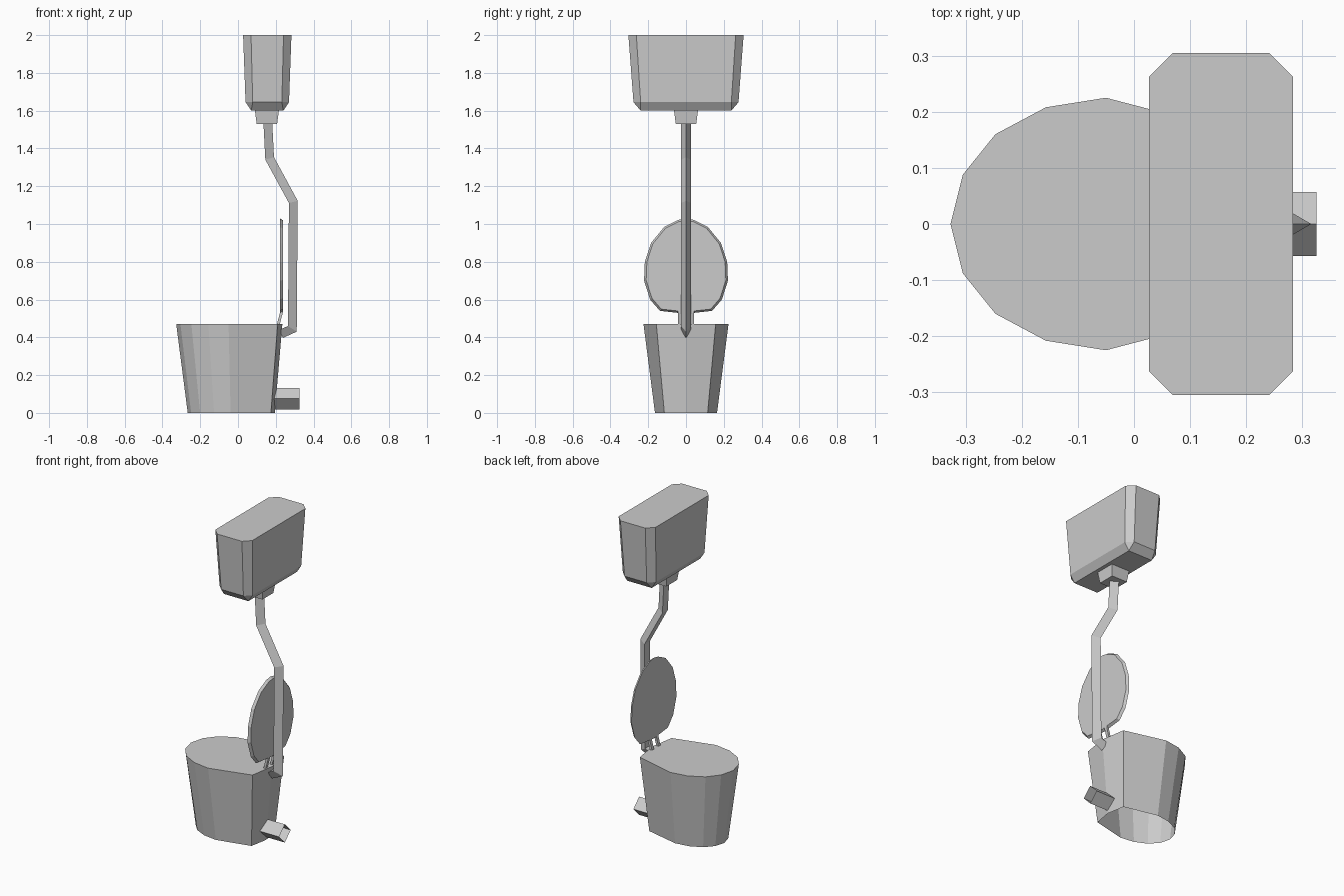
import bpy, bmesh
from math import cos, sin, pi
from mathutils import Vector

cube = bpy.data.objects.get("Cube")
if cube:
    bpy.data.objects.remove(cube)

grey = bpy.data.materials.new("plain_grey")
grey.use_nodes = True
COLOUR = (0.6, 0.6, 0.6, 1)
grey.diffuse_color = COLOUR
grey.node_tree.nodes["Principled BSDF"].inputs["Base Color"].default_value = COLOUR


def loft(name, rings, cap_first=True, cap_last=True):
    """Skin a list of equal-length point rings into one flat-shaded object."""
    bm = bmesh.new()
    loops = [[bm.verts.new(p) for p in ring] for ring in rings]
    n = len(loops[0])
    for a, b in zip(loops, loops[1:]):
        for i in range(n):
            j = (i + 1) % n
            bm.faces.new((a[i], a[j], b[j], b[i]))
    if cap_first:
        bm.faces.new(loops[0][::-1])
    if cap_last:
        bm.faces.new(loops[-1])
    bmesh.ops.remove_doubles(bm, verts=bm.verts, dist=0.0005)
    bmesh.ops.recalc_face_normals(bm, faces=bm.faces)
    mesh = bpy.data.meshes.new(name)
    bm.to_mesh(mesh)
    bm.free()
    mesh.materials.append(grey)
    obj = bpy.data.objects.new(name, mesh)
    bpy.context.collection.objects.link(obj)
    return obj


def mirrored(half):
    """Close a half outline, given from centre to centre, across its first axis."""
    return half + [(-u, v) for u, v in half[-2:0:-1]]


def box_ring(cx, hx, hy, cut, z):
    """Rectangle with cut corners."""
    pts = []
    for sx, sy in ((1, 1), (-1, 1), (-1, -1), (1, -1)):
        corner = [(cx + sx * hx, sy * (hy - cut), z), (cx + sx * (hx - cut), sy * hy, z)]
        pts += corner if sx == sy else corner[::-1]
    return pts


# Bowl: rounded front, shallow point at the back, open underneath
rim = mirrored([(0, -0.327), (0.088, -0.305), (0.16, -0.247), (0.208, -0.157),
                (0.225, -0.05), (0.157, 0.21), (0, 0.235)])
loft("bowl", [[(0.82 * x + 0.002, 0.73 * y, 0) for y, x in rim],
              [(x, y, 0.47) for y, x in rim]], cap_first=False)

# Cistern with cut corners and a bevelled underside
loft("cistern", [box_ring(0.155, 0.085, 0.24, 0, 1.6),
                 box_ring(0.155, 0.115, 0.278, 0.038, 1.645),
                 box_ring(0.155, 0.128, 0.305, 0.042, 2.0)])

# Collar under the cistern
loft("cistern_collar", [[(0.153 + sx * r, sy * r, z) for sx, sy in ((1, 1), (-1, 1), (-1, -1), (1, -1))]
                        for r, z in ((0.054, 1.53), (0.064, 1.605))])

# Three-sided flush pipe, mitred at each bend
path = [Vector((x, 0, z)) for x, z in
        ((0.15, 1.54), (0.16, 1.345), (0.285, 1.115), (0.28, 0.45), (0.225, 0.425))]
rings = []
for i, p in enumerate(path):
    before = (p - path[i - 1]).normalized() if i else None
    after = (path[i + 1] - p).normalized() if i < len(path) - 1 else None
    tangent = ((before or after) + (after or before)).normalized()
    side = Vector((0, 1, 0))
    out = side.cross(tangent) * -1
    stretch = 1 / max(0.7, tangent.dot(before or after))
    rings.append([p + out * 0.031 * cos(a) * stretch + side * 0.031 * sin(a)
                  for a in (0, 2 * pi / 3, 4 * pi / 3)])
loft("flush_pipe", rings)

# Raised lid, slightly smaller on its rear face
lid = mirrored([(0, 1.03), (0.04, 1.022), (0.115, 0.985), (0.185, 0.9), (0.218, 0.8),
                (0.222, 0.7), (0.19, 0.6), (0.138, 0.54), (0, 0.525)])
loft("lid", [[(0.222, y, z) for y, z in lid],
             [(0.237, 0.95 * y, 0.775 + 0.96 * (z - 0.775)) for y, z in lid]])

# Two lid hinges reaching down to the rim
for s, label in ((1, "left"), (-1, "right")):
    loft("lid_hinge_" + label,
         [[(x + dx, s * y, z) for dx, y in ((0, 0.022), (0.015, 0.022), (0.015, 0.042), (0, 0.042))]
          for x, z in ((0.222, 0.55), (0.222, 0.53), (0.205, 0.465))])

# Waste pipe: open four-sided tube, standing on its edge
loft("waste_pipe", [[(x, 0.057 * cos(k * pi / 2), 0.075 + 0.057 * sin(k * pi / 2)) for k in range(4)]
                    for x in (0.175, 0.325)], cap_first=False, cap_last=False)
